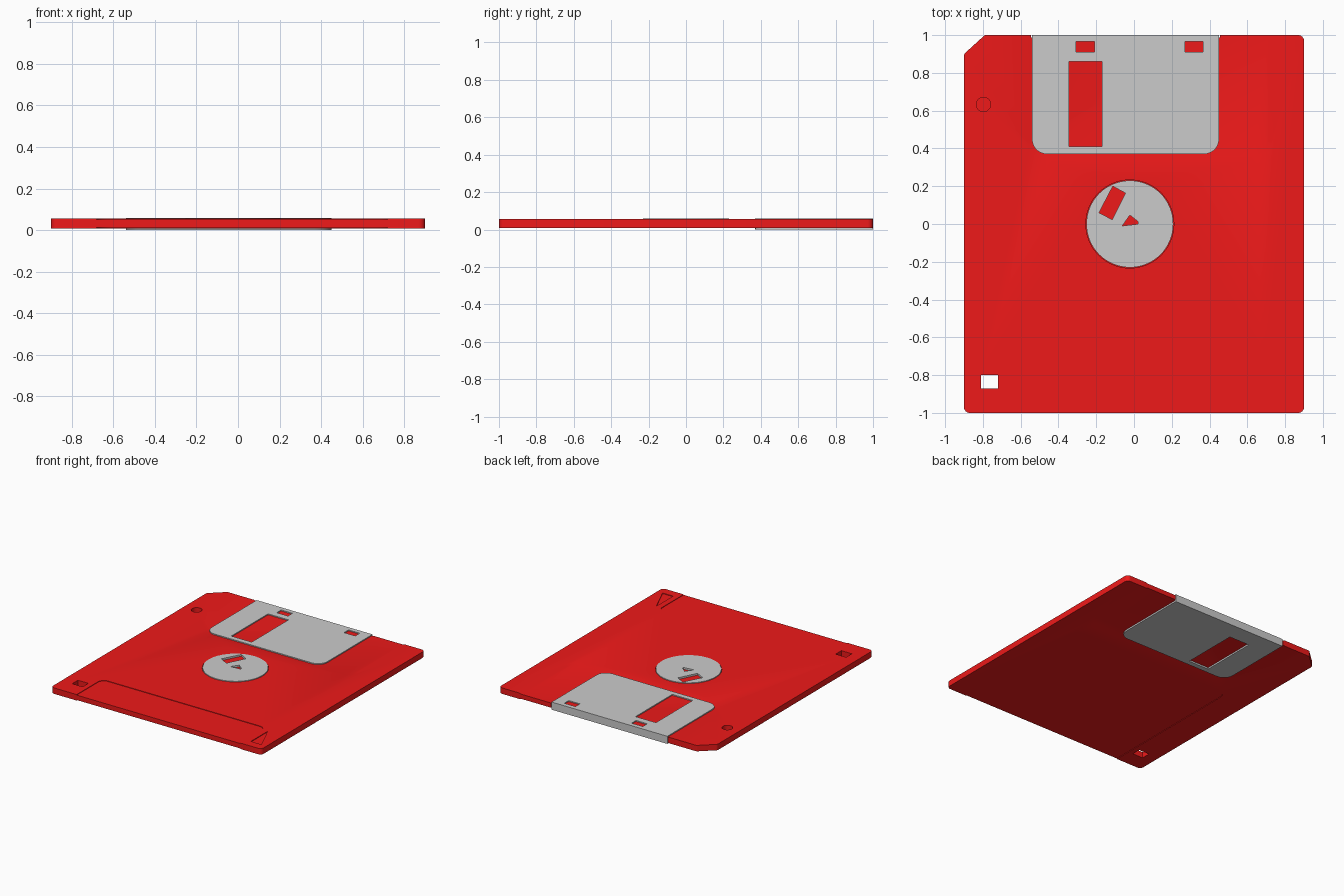
import bpy, bmesh, math
from mathutils import Vector

if "Cube" in bpy.data.objects:
    bpy.data.objects.remove(bpy.data.objects["Cube"])

RED = bpy.data.materials.new("red_plastic")
RED.diffuse_color = (0.86, 0.01, 0.01, 1)
RED.use_nodes = True
RED.node_tree.nodes["Principled BSDF"].inputs["Base Color"].default_value = RED.diffuse_color
GREY = bpy.data.materials.new("grey_metal")
GREY.diffuse_color = (0.6, 0.6, 0.6, 1)
GREY.use_nodes = True
GREY.node_tree.nodes["Principled BSDF"].inputs["Base Color"].default_value = GREY.diffuse_color
Z0, Z1 = 0.009, 0.055          # body bottom and top


def rounded(corners, seg=8):
    """Counter-clockwise outline from (x, y, radius) corners."""
    out, n = [], len(corners)
    for i, (x, y, r) in enumerate(corners):
        p = Vector((x, y))
        if r == 0:
            out.append(p)
            continue
        a = (Vector(corners[i - 1][:2]) - p).normalized()
        b = (Vector(corners[(i + 1) % n][:2]) - p).normalized()
        half = a.angle(b) / 2
        c = p + (a + b).normalized() * (r / math.sin(half))
        s = p + a * (r / math.tan(half)) - c
        e = p + b * (r / math.tan(half)) - c
        a0 = math.atan2(s.y, s.x)
        turn = (math.atan2(e.y, e.x) - a0) % (2 * math.pi)
        for k in range(seg + 1):
            t = a0 + turn * k / seg
            out.append(c + Vector((math.cos(t), math.sin(t))) * r)
    return out


def rect(x0, x1, y0, y1, r_low=0, r_high=0):
    return rounded([(x0, y0, r_low), (x1, y0, r_low), (x1, y1, r_high), (x0, y1, r_high)])


def circle(x, y, r, n=64):
    return [Vector((x + r * math.cos(2 * math.pi * i / n), y + r * math.sin(2 * math.pi * i / n)))
            for i in range(n)]


def prism(name, low, z0, z1, high=None, mat=None):
    """Solid between an outline at z0 and a matching outline at z1."""
    high = high or low
    bm = bmesh.new()
    a = [bm.verts.new((p.x, p.y, z0)) for p in low]
    b = [bm.verts.new((p.x, p.y, z1)) for p in high]
    bm.faces.new(a[::-1])
    bm.faces.new(b)
    n = len(a)
    for i in range(n):
        j = (i + 1) % n
        bm.faces.new((a[i], a[j], b[j], b[i]))
    bmesh.ops.recalc_face_normals(bm, faces=bm.faces)
    me = bpy.data.meshes.new(name)
    bm.to_mesh(me)
    bm.free()
    ob = bpy.data.objects.new(name, me)
    bpy.context.collection.objects.link(ob)
    if mat:
        me.materials.append(mat)
    return ob


def cut(ob, *args, **kw):
    """Subtract a prism from ob and discard the cutter."""
    cutter = prism("cutter", *args, **kw)
    cutter.hide_render = True
    m = ob.modifiers.new("cut", 'BOOLEAN')
    m.operation, m.solver, m.object = 'DIFFERENCE', 'EXACT', cutter
    bpy.ops.object.select_all(action='DESELECT')
    bpy.context.view_layer.objects.active = ob
    ob.select_set(True)
    bpy.ops.object.modifier_apply(modifier=m.name)
    bpy.data.objects.remove(cutter)


def finish(ob):
    bpy.ops.object.select_all(action='DESELECT')
    bpy.context.view_layer.objects.active = ob
    ob.select_set(True)
    bpy.ops.object.shade_smooth_by_angle(angle=math.radians(25))


# Body: rounded slab with one clipped corner
body = prism("body", rounded([(-0.9, -1, 0.03), (0.9, -1, 0.03), (0.9, 1, 0.03),
                              (-0.79, 1, 0.02), (-0.9, 0.9, 0.02)]), Z0, Z1, mat=RED)

# Shutter track on both faces, with sloped walls
def track(d):
    return rect(-0.545 - d, 0.71 + d, 0.355 - d, 1.1, r_low=0.09 + d)

cut(body, track(0), Z1 - 0.005, Z1 + 0.005, high=track(0.04))
cut(body, track(0.04), Z0 - 0.005, Z0 + 0.005, high=track(0))
cut(body, rect(-0.545, 0.455, 0.988, 1.1), -0.1, 0.1)

# Label recesses: short one on top, long one underneath
cut(body, rect(-0.68, 0.72, -1.1, -0.69, r_high=0.05), Z1 - 0.004, 0.1)
cut(body, rect(-0.68, 0.72, -1.1, 0.22, r_high=0.08), -0.1, Z0 + 0.004)

# Hub well, write-protect hole, locating dimple, arrow mark
cut(body, circle(-0.022, 0, 0.233), 0.045, 0.1)
cut(body, rect(-0.81, -0.72, -0.87, -0.8), -0.1, 0.1)
cut(body, circle(-0.797, 0.633, 0.038, 32), 0.018, 0.1)
cut(body, rounded([(0.765, -0.935, 0), (0.855, -0.935, 0), (0.765, -0.73, 0)]), Z1 - 0.005, 0.1)
finish(body)

# Sliding shutter: folded sheet with windows
shutter = prism("shutter", rect(-0.54, 0.45, 0.37, 1.0, r_low=0.08), 0, 0.059, mat=GREY)
cut(shutter, rect(-0.7, 0.7, 0.2, 0.99), 0.012, 0.051)
cut(shutter, rect(-0.345, -0.17, 0.41, 0.86), -0.1, 0.1)
for x in (-0.258, 0.318):
    cut(shutter, rect(x - 0.048, x + 0.048, 0.91, 0.965), 0.03, 0.1)
finish(shutter)

# Metal hub with drive slot and spindle hole
hub = prism("hub", circle(-0.022, 0, 0.23), 0.045, 0.059, mat=GREY)
cut(hub, rounded([(-0.185, 0.06, 0), (-0.115, 0.023, 0), (-0.045, 0.163, 0), (-0.112, 0.2, 0)]), 0, 0.1)
cut(hub, rounded([(-0.062, -0.01, 0), (0.022, 0, 0), (0.022, 0.012, 0), (-0.022, 0.047, 0)]), 0, 0.1)
finish(hub)
